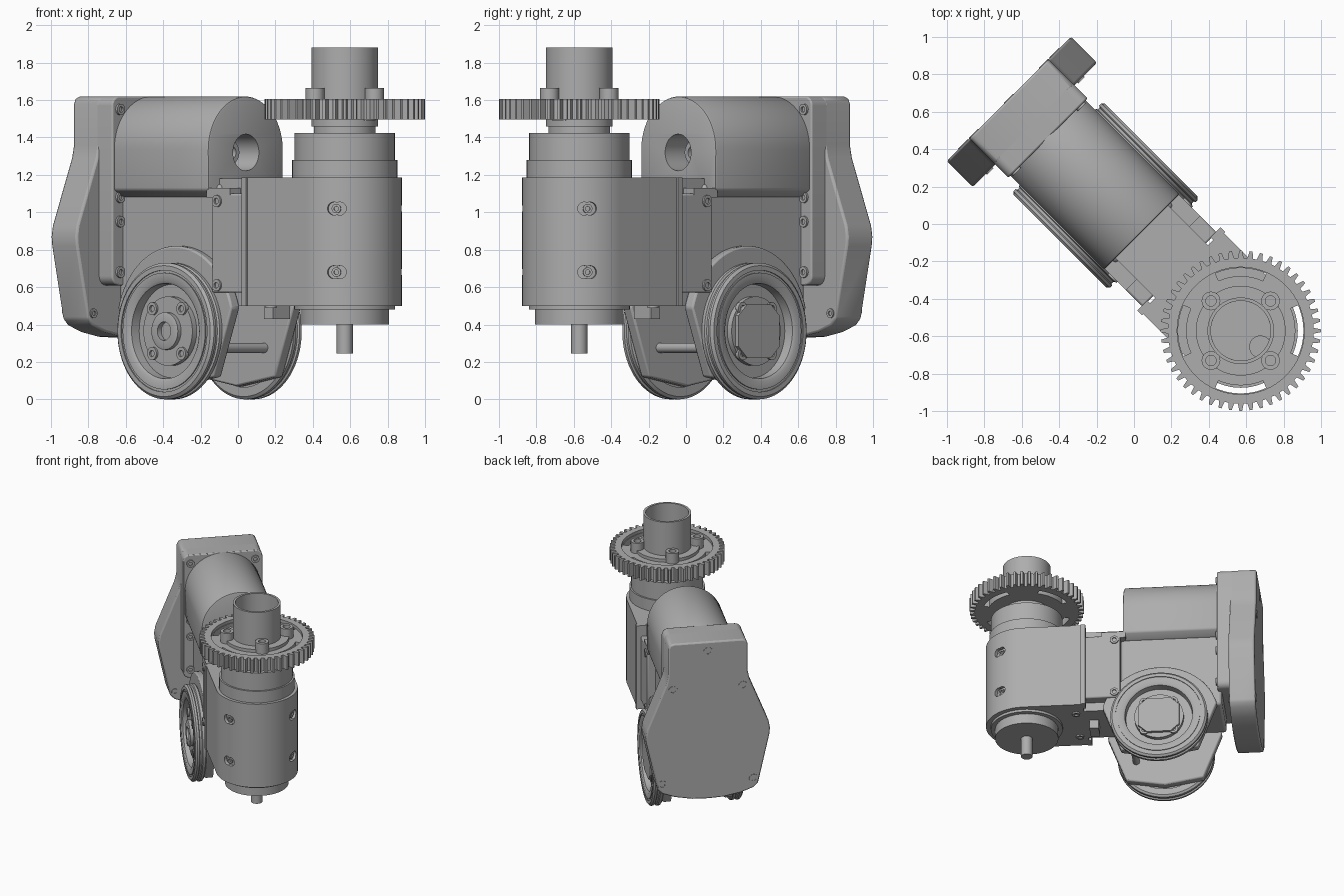
import bpy, bmesh
from math import sin, cos, pi, radians
from mathutils import Matrix, Vector

default = bpy.data.objects.get("Cube")
if default:
    bpy.data.objects.remove(default, do_unlink=True)

grey = bpy.data.materials.new("satin_grey")
grey.use_nodes = True
grey.diffuse_color = (0.42, 0.42, 0.42, 1)
grey.node_tree.nodes["Principled BSDF"].inputs["Base Color"].default_value = grey.diffuse_color

# The assembly is laid out straight along y, then turned by 45 degrees
TURN = Matrix.Rotation(radians(45), 4, "Z")
parts = []


def finish(name, bm, bevel=0):
    bmesh.ops.remove_doubles(bm, verts=bm.verts, dist=1e-5)
    bmesh.ops.recalc_face_normals(bm, faces=bm.faces)
    bm.transform(TURN)
    mesh = bpy.data.meshes.new(name)
    bm.to_mesh(mesh)
    bm.free()
    mesh.materials.append(grey)
    ob = bpy.data.objects.new(name, mesh)
    bpy.context.collection.objects.link(ob)
    if bevel:
        mod = ob.modifiers.new("soft_edges", "BEVEL")
        mod.width, mod.segments, mod.limit_method = bevel, 2, "ANGLE"
    parts.append(ob)
    return ob


def extrude(name, pts, lo, hi, axis, bevel=0):
    """Prism from a 2D outline between lo and hi along an axis."""
    place = {"X": lambda a, b, h: (h, a, b),
             "Y": lambda a, b, h: (a, h, b),
             "Z": lambda a, b, h: (a, b, h)}[axis]
    bm = bmesh.new()
    low = [bm.verts.new(place(a, b, lo)) for a, b in pts]
    top = [bm.verts.new(place(a, b, hi)) for a, b in pts]
    bm.faces.new(low)
    bm.faces.new(top)
    for i in range(len(pts)):
        j = (i + 1) % len(pts)
        bm.faces.new((low[i], low[j], top[j], top[i]))
    return finish(name, bm, bevel)


def box(name, x, y, z, bevel=0):
    pts = [(x[0], y[0]), (x[1], y[0]), (x[1], y[1]), (x[0], y[1])]
    return extrude(name, pts, z[0], z[1], "Z", bevel)


def lathe(name, profile, loc, axis=(0, 0, 1), n=64):
    """Turned part; a profile starting off the axis is a closed ring."""
    bm = bmesh.new()
    rings = [[bm.verts.new((r * cos(2 * pi * k / n), r * sin(2 * pi * k / n), h))
              for r, h in profile] for k in range(n)]
    count = len(profile) - (profile[0][0] == 0)
    for k in range(n):
        a, b = rings[k], rings[(k + 1) % n]
        for i in range(count):
            j = (i + 1) % len(profile)
            bm.faces.new((a[i], a[j], b[j], b[i]))
    rot = Vector(axis).to_track_quat("Z", "Y").to_matrix().to_4x4()
    bm.transform(Matrix.Translation(loc) @ rot)
    return finish(name, bm)


def rod(name, r, length, loc, axis=(0, 0, 1), n=32):
    return lathe(name, [(0, 0), (r, 0), (r, length), (0, length)], loc, axis, n)


def screw(name, loc, axis, r=0.03, h=0.02):
    profile = [(0, -h), (r, -h), (r, h), (r / 2, h), (r / 2, 0), (0, 0)]
    return lathe(name, profile, loc, axis, 20)


def cut(ob, cutters):
    for c in cutters:
        mod = ob.modifiers.new("cut", "BOOLEAN")
        mod.operation, mod.object, mod.solver = "DIFFERENCE", c, "EXACT"
        c.hide_render = True
    bpy.context.view_layer.update()
    graph = bpy.context.evaluated_depsgraph_get()
    ob.data = bpy.data.meshes.new_from_object(ob.evaluated_get(graph))
    ob.modifiers.clear()
    for c in cutters:
        parts.remove(c)
        bpy.data.objects.remove(c, do_unlink=True)


def arc(r, a, b, n, cx=0, cy=0):
    return [(cx + r * cos(radians(a + (b - a) * i / n)),
             cy + r * sin(radians(a + (b - a) * i / n))) for i in range(n + 1)]


MY = -0.807  # upright motor axis

# Upright motor: clamp sleeve with screw slots
sleeve = extrude("motor_sleeve", arc(0.305, 180, 360, 48, 0, MY) + [(0.305, -0.36), (-0.305, -0.36)],
                 0.5, 1.185, "Z")
slots = []
for side in (-1, 1):
    for z in (0.68, 1.02):
        for angle in (50, 56):
            a = radians(angle) * side
            d = Vector((sin(a), -cos(a), 0))
            slots.append(rod("slot", 0.035, 0.2, Vector((0, MY, z)) + d * 0.24, d, 20))
cut(sleeve, slots)
for side in (-1, 1):
    for z in (0.68, 1.02):
        a = radians(54) * side
        d = Vector((sin(a), -cos(a), 0))
        screw("clamp_screw", Vector((0, MY, z)) + d * 0.262, d, 0.025, 0.03)

# Motor body, collars and drive shaft
lathe("motor_core", [(0, 0.4), (0.237, 0.4), (0.237, 0.48), (0.27, 0.48), (0.27, 0.52),
                     (0.281, 0.52), (0.281, 1.28), (0.268, 1.28), (0.268, 1.425),
                     (0.165, 1.425), (0.165, 1.5), (0, 1.5)], (0, MY, 0))
rod("drive_shaft", 0.043, 0.18, (0, MY, 0.245))

# Spur gear
outline = []
TEETH = 48
for i in range(TEETH):
    for r, f in ((0.39, -0.3), (0.428, -0.14), (0.428, 0.14), (0.39, 0.3)):
        a = 2 * pi * (i + f) / TEETH
        outline.append((r * cos(a), MY + r * sin(a)))
gear = extrude("spur_gear", outline, 1.495, 1.605, "Z")
windows = [rod("bore", 0.16, 0.3, (0, MY, 1.4), n=48),
           lathe("recess", [(0.24, 1.58), (0.34, 1.58), (0.34, 1.7), (0.24, 1.7)], (0, MY, 0))]
for q in range(4):
    mid = 45 + 90 * q
    pts = arc(0.335, mid - 24, mid + 24, 10, 0, MY) + arc(0.292, mid + 24, mid - 24, 10, 0, MY)
    windows.append(extrude("window", pts, 1.4, 1.7, "Z"))
cut(gear, windows)
lathe("output_tube", [(0.16, 1.46), (0.178, 1.46), (0.178, 1.88), (0.16, 1.88)], (0, MY, 0))
rod("inner_pin", 0.06, 0.06, (0.014, MY - 0.135, 1.49))
for q in range(4):
    a = pi / 2 * q
    lathe("gear_bolt", [(0, 0), (0.05, 0), (0.05, 0.09), (0.028, 0.09), (0.028, 0.04), (0, 0.04)],
          (0.225 * cos(a), MY + 0.225 * sin(a), 1.575), n=24)

# Bracket joining the two motors
box("bracket_core", (-0.2, 0.2), (-0.38, 0.05), (0.5, 1.18))
box("bracket_plate", (-0.28, 0.28), (-0.345, -0.08), (0.57, 1.1), 0.01)
box("bracket_step", (-0.28, 0.28), (-0.22, -0.04), (1.08, 1.13))
box("bracket_tab", (-0.065, 0.065), (-0.33, -0.26), (0.43, 0.51))
for side in (-1, 1):
    box("bracket_ear", (side * 0.24, side * 0.315), (-0.375, -0.34), (0.5, 1.185))
    for z in (0.61, 1.06):
        screw("bracket_screw", (side * 0.28, -0.124, z), (side, 0, 0), 0.032, 0.01)
    screw("under_screw", (side * 0.17, -0.42, 0.5), (0, 0, -1), 0.03, 0.012)

# Lying motor housing with arched top
arch = extrude("motor_housing", [(-0.285, 1.12), (-0.22, 1.08), (0.22, 1.08), (0.285, 1.12)]
               + arc(0.285, 0, 180, 40, 0, 1.335), -0.06, 0.68, "Y", 0.012)
cut(arch, [rod("end_bore", 0.098, 0.2, (0, -0.1, 1.32), (0, 1, 0), 40)])
lathe("end_bearing", [(0.035, 0), (0.06, 0), (0.06, 0.06), (0.035, 0.06)], (0, 0.05, 1.32), (0, 1, 0))
box("lower_housing", (-0.22, 0.22), (-0.08, 0.68), (0.5, 1.15), 0.02)

# Rear flange and gearbox cover
flange = arc(0.05, 180, 270, 6, -0.25, 0.66) + arc(0.05, 270, 360, 6, 0.25, 0.66)
flange += arc(0.05, 0, 90, 6, 0.25, 1.57) + arc(0.05, 90, 180, 6, -0.25, 1.57)
extrude("rear_flange", flange, 0.65, 0.77, "Y", 0.008)
half = [(0, 0.33), (0.12, 0.335), (0.25, 0.36), (0.345, 0.395), (0.38, 0.43), (0.465, 0.82),
        (0.47, 0.87), (0.46, 0.93), (0.315, 1.29), (0.3, 1.36), (0.3, 1.58), (0.288, 1.61), (0.26, 1.62)]
cover = half + [(-x, z) for x, z in reversed(half[1:])]
extrude("gearbox_cover", cover, 0.75, 0.946, "Y", 0.012)
screw("cover_screw", (0, 0.944, 1.54), (0, 1, 0), 0.035, 0.006)
for side in (-1, 1):
    for x, z in ((0.265, 1.24), (0.345, 0.47)):
        screw("cover_screw", (side * x, 0.944, z), (0, 1, 0), 0.035, 0.006)
    screw("cover_front_screw", (side * 0.345, 0.75, 0.46), (0, -1, 0), 0.025, 0.008)
    for z in (0.68, 0.95, 1.08, 1.55):
        screw("flange_screw", (side * 0.245, 0.65, z), (0, -1, 0), 0.03, 0.012)

# Wheels with their guard plates and hubs
WY, WZ = 0.215, 0.365
tyre = [(0, 0), (0.3, 0), (0.3, -0.012), (0.35, -0.012), (0.365, 0), (0.365, 0.02), (0.355, 0.026),
        (0.355, 0.04), (0.365, 0.046), (0.365, 0.062), (0.35, 0.075), (0.325, 0.075), (0.325, 0.068),
        (0.312, 0.068), (0.312, 0.075), (0.27, 0.075), (0.255, 0.065), (0.25, 0.012),
        (0.185, 0.012), (0.185, 0.045), (0, 0.045)]
guard = arc(0.445, 15, 165, 32, WY, 0.375) + [(WY - 0.29, 0.12), (WY, 0.07), (WY + 0.29, 0.12)]
for side in (-1, 1):
    out = Vector((side, 0, 0))
    extrude("guard_plate", guard, side * 0.2, side * 0.265, "X", 0.01)
    lathe("wheel", tyre, (side * 0.27, WY, WZ), out, 72)
    for sy in (-1, 1):
        for sz in (-1, 1):
            screw("hub_screw", (side * 0.315, WY + sy * 0.11, WZ + sz * 0.12), out, 0.035, 0.012)
lathe("right_hub", [(0.05, 0), (0.1, 0), (0.1, 0.03), (0.085, 0.035), (0.05, 0.035)],
      (-0.31, WY, WZ), (-1, 0, 0), 40)
c, k = 0.155, 0.09
octagon = [(c, -k), (c, k), (k, c), (-k, c), (-c, k), (-c, -k), (-k, -c), (k, -c)]
extrude("left_hub", [(WY + a, WZ + b * 0.92) for a, b in octagon], 0.31, 0.338, "X")
rod("cross_rod", 0.026, 0.4, (-0.2, 0.0, 0.275), (1, 0, 0))

# Smooth the round surfaces while keeping edges crisp
for ob in bpy.context.view_layer.objects:
    ob.select_set(ob in parts)
bpy.context.view_layer.objects.active = parts[0]
bpy.ops.object.shade_smooth_by_angle(angle=radians(35))
